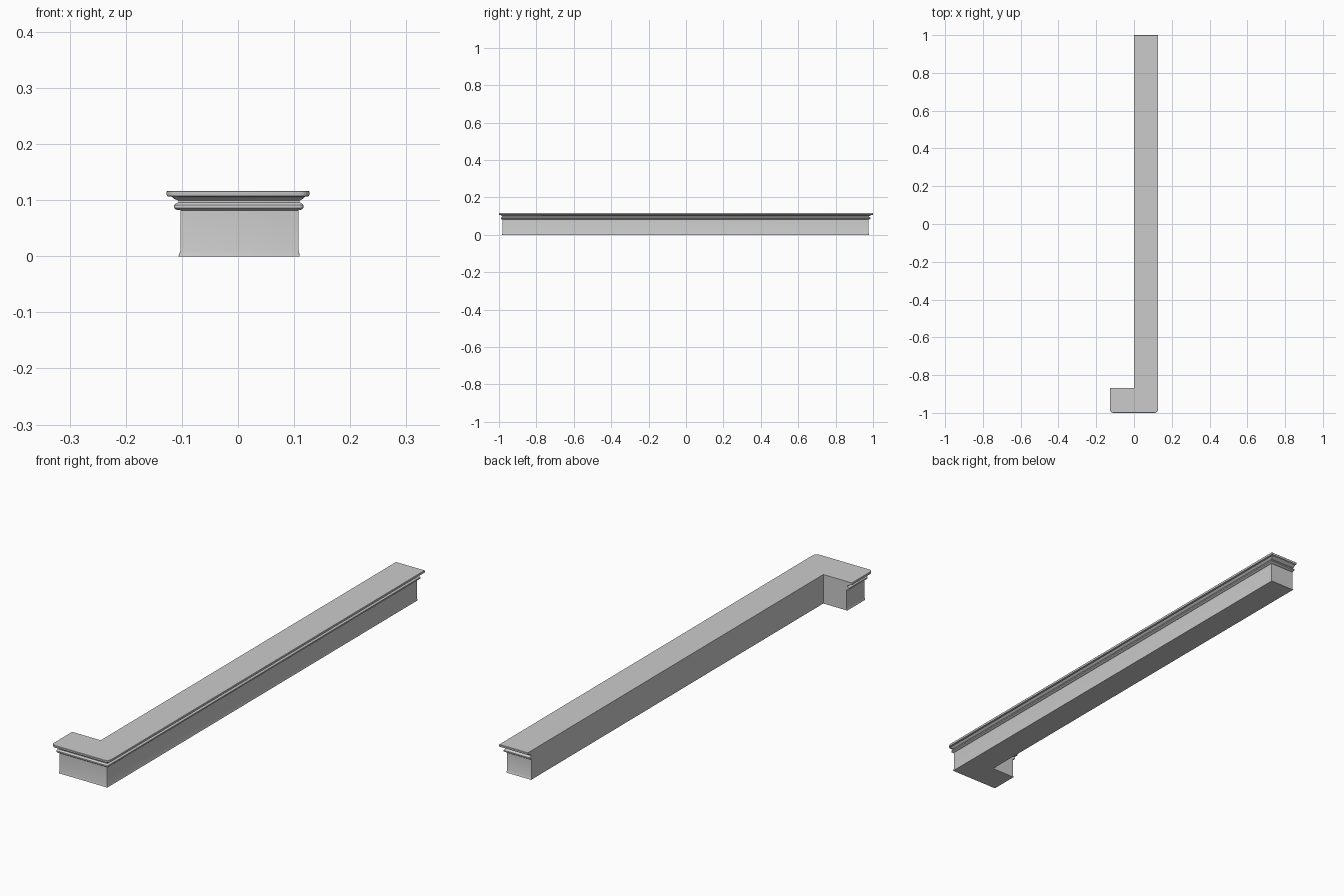
import bpy, bmesh, math

if "Cube" in bpy.data.objects:
    bpy.data.objects.remove(bpy.data.objects["Cube"])

# Moulding profile: (side inset, end inset, height)
PROFILE = [
    (0.017, 0.021, 0.000), (0.0175, 0.022, 0.003), (0.019, 0.0245, 0.010),
    (0.019, 0.0245, 0.082), (0.014, 0.017, 0.083), (0.0105, 0.013, 0.086),
    (0.0105, 0.013, 0.091), (0.013, 0.016, 0.094), (0.017, 0.021, 0.096),
    (0.017, 0.021, 0.099), (0.012, 0.014, 0.102), (0.008, 0.009, 0.106),
    (0.001, 0.001, 0.107), (0.000, 0.000, 0.109), (0.000, 0.000, 0.115),
    (0.001, 0.001, 0.116),
]
X, Y = 0.127, 1.0
INNER_Y = -0.868


def arc(cx, cy, r, start):
    """Quarter turn, clockwise, used at the rounded front corners."""
    return [(cx + r * math.cos(math.radians(start - a)),
             cy + r * math.sin(math.radians(start - a))) for a in (0, 22.5, 45, 67.5, 90)]


def outline(side, end):
    """L-shaped plan; inner walls stay flush while outer edges follow the profile."""
    r = max(0.018 - side, 0.0008)
    right, front = X - side, -Y + side
    left, back = -X + end, Y - end
    return ([(0, back), (right, back)]
            + arc(right - r, front + r, r, 0)
            + arc(left + r, front + r, r, -90)
            + [(left, INNER_Y), (0, INNER_Y)])


# Loft the plan outline up through the profile
bm = bmesh.new()
rings = [[bm.verts.new((x, y, z)) for x, y in outline(s, e)] for s, e, z in PROFILE]
for low, high in zip(rings, rings[1:]):
    for i in range(len(low)):
        j = (i + 1) % len(low)
        bm.faces.new((low[i], low[j], high[j], high[i]))
bm.faces.new(rings[0])
bm.faces.new(rings[-1])
bmesh.ops.recalc_face_normals(bm, faces=bm.faces)

mesh = bpy.data.meshes.new("corner_moulding")
bm.to_mesh(mesh)
bm.free()
obj = bpy.data.objects.new("corner_moulding", mesh)
bpy.context.collection.objects.link(obj)

# Smooth the beads, keep the edges crisp
bpy.context.view_layer.objects.active = obj
obj.select_set(True)
bpy.ops.object.shade_smooth_by_angle(angle=math.radians(30))
